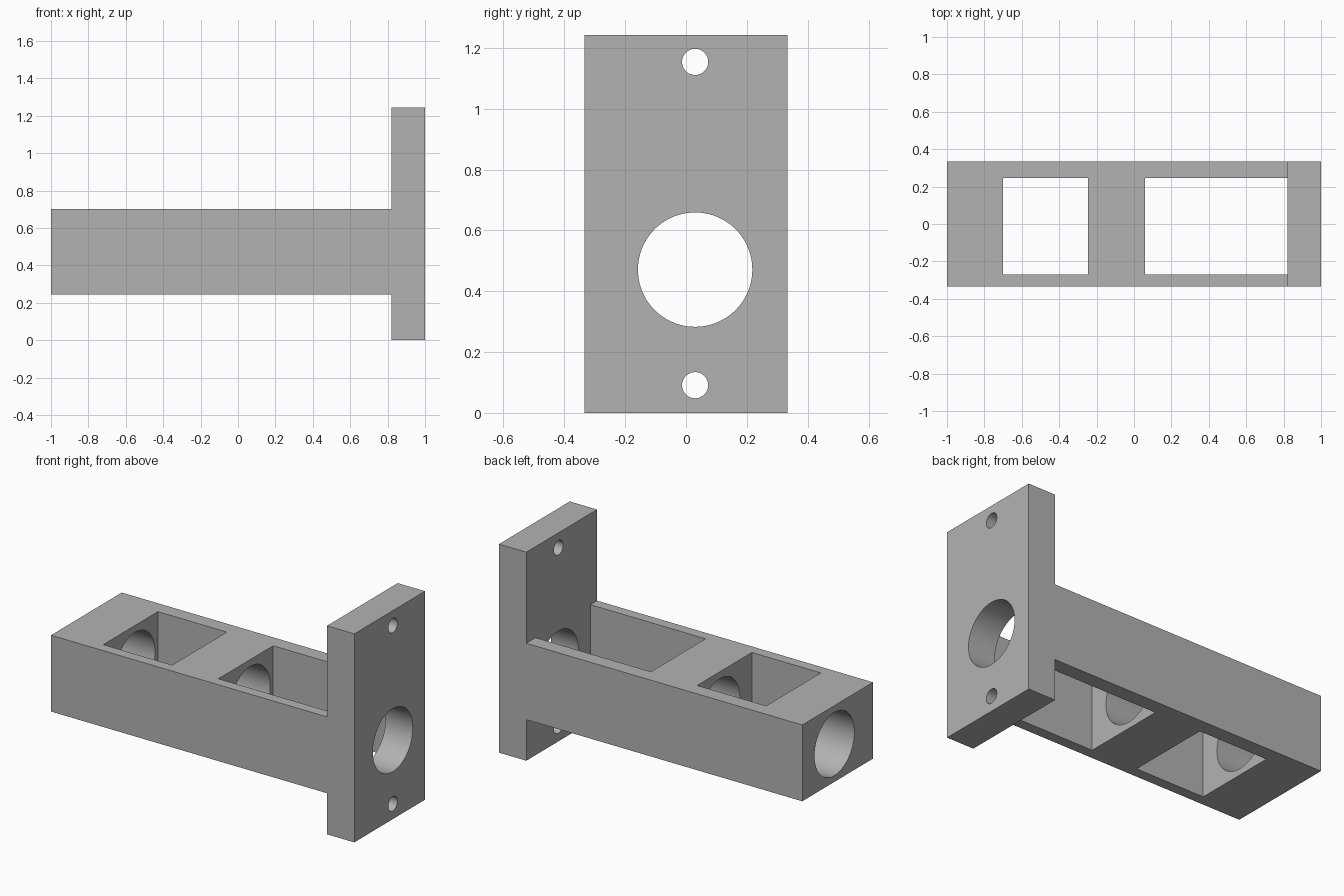
import bpy, bmesh, math
from mathutils import Matrix, Vector

cube = bpy.data.objects.get("Cube")
if cube:
    bpy.data.objects.remove(cube, do_unlink=True)

grey = bpy.data.materials.new("plain grey")
grey.use_nodes = True
colour = (0.45, 0.45, 0.45, 1)
grey.diffuse_color = colour
grey.node_tree.nodes["Principled BSDF"].inputs["Base Color"].default_value = colour

HALF_DEPTH = 0.333
PLATE_X = 0.82
BAR_LOW, BAR_HIGH = 0.245, 0.70
HEIGHT = 1.243
AXIS_Y = 0.03


def make_object(name, bm):
    bmesh.ops.recalc_face_normals(bm, faces=bm.faces[:])
    mesh = bpy.data.meshes.new(name)
    bm.to_mesh(mesh)
    bm.free()
    mesh.materials.append(grey)
    obj = bpy.data.objects.new(name, mesh)
    bpy.context.collection.objects.link(obj)
    return obj


def box_cutter(name, low, high):
    low, high = Vector(low), Vector(high)
    bm = bmesh.new()
    bmesh.ops.create_cube(bm, size=1, matrix=Matrix.Translation((low + high) / 2)
                          @ Matrix.Diagonal((*(high - low), 1)))
    return make_object(name, bm)


def hole_cutter(name, radius, z, x0, x1, sides):
    bm = bmesh.new()
    bmesh.ops.create_cone(bm, cap_ends=True, segments=sides, radius1=radius, radius2=radius,
                          depth=x1 - x0,
                          matrix=Matrix.Translation(((x0 + x1) / 2, AXIS_Y, z))
                          @ Matrix.Rotation(math.pi / 2, 4, 'Y'))
    return make_object(name, bm)


# Bar and end plate as one extruded T profile
profile = [(-1, BAR_LOW), (PLATE_X, BAR_LOW), (PLATE_X, 0), (1, 0),
           (1, HEIGHT), (PLATE_X, HEIGHT), (PLATE_X, BAR_HIGH), (-1, BAR_HIGH)]
bm = bmesh.new()
face = bm.faces.new([bm.verts.new((x, -HALF_DEPTH, z)) for x, z in profile])
side = bmesh.ops.extrude_face_region(bm, geom=[face])["geom"]
bmesh.ops.translate(bm, vec=(0, 2 * HALF_DEPTH, 0),
                    verts=[v for v in side if isinstance(v, bmesh.types.BMVert)])
body = make_object("flanged_bar", bm)

# Two windows, a long bore and two screw holes
cutters = [box_cutter("window_cutter", (x0, -0.27, 0.1), (x1, 0.245, 0.9))
           for x0, x1 in ((-0.70, -0.245), (0.06, PLATE_X))]
cutters.append(hole_cutter("bore_cutter", 0.188, 0.471, -1.2, 1.2, 96))
cutters += [hole_cutter("screw_hole_cutter", 0.043, z, 0.7, 1.2, 48) for z in (0.091, 1.154)]

for cutter in cutters:
    cutter.hide_render = True
    cut = body.modifiers.new(cutter.name, 'BOOLEAN')
    cut.operation = 'DIFFERENCE'
    cut.solver = 'EXACT'
    cut.object = cutter

# Bake the cuts and drop the cutters
bpy.context.view_layer.update()
evaluated = body.evaluated_get(bpy.context.evaluated_depsgraph_get())
result = bpy.data.meshes.new_from_object(evaluated)
body.modifiers.clear()
body.data = result
for cutter in cutters:
    bpy.data.objects.remove(cutter, do_unlink=True)

# Smooth hole walls, crisp edges
bpy.ops.object.select_all(action='DESELECT')
body.select_set(True)
bpy.context.view_layer.objects.active = body
bpy.ops.object.shade_smooth_by_angle(angle=math.radians(30))
